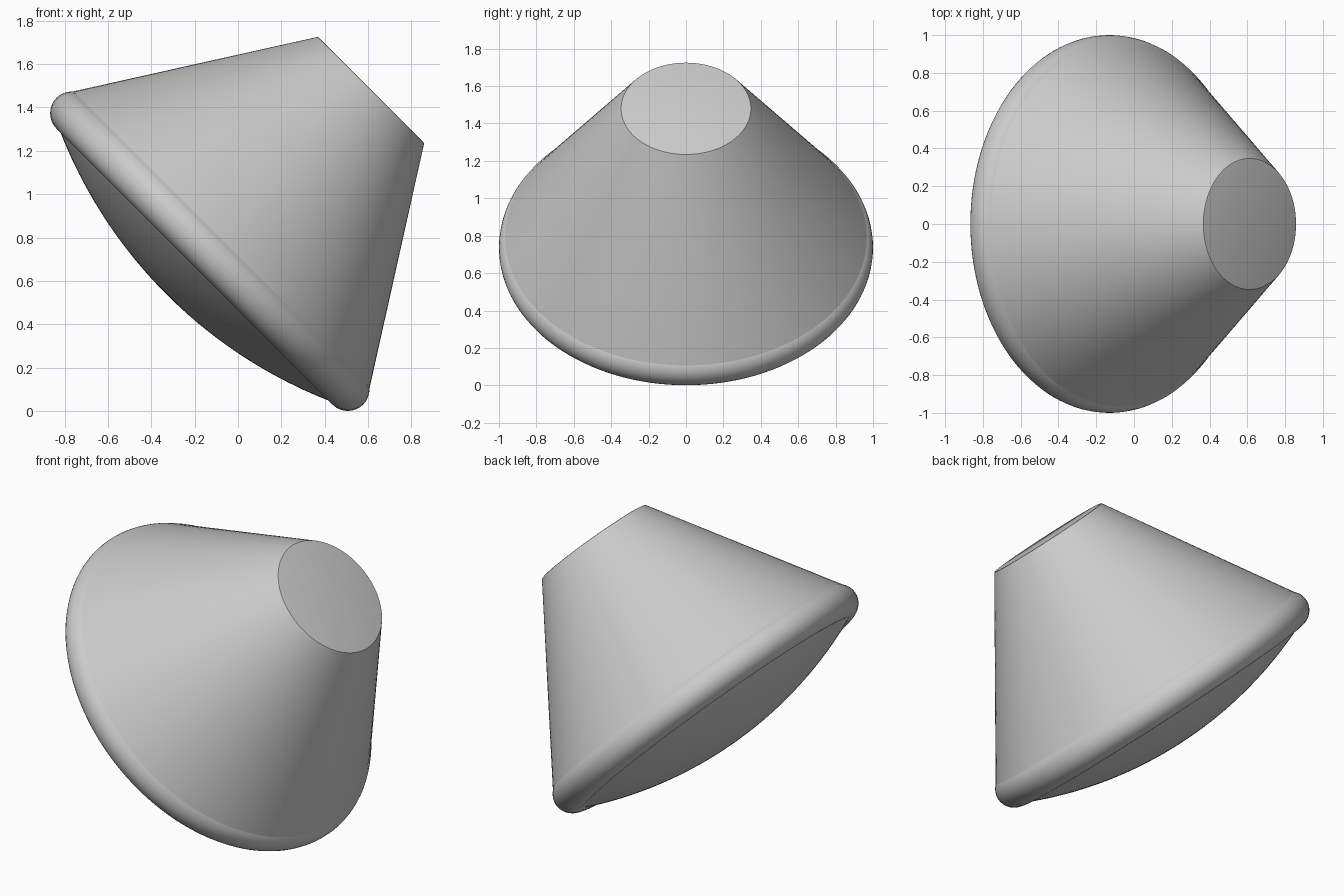
import bpy, bmesh
from math import sin, cos, pi, atan, radians
from mathutils import Matrix

if "Cube" in bpy.data.objects:
    bpy.data.objects.remove(bpy.data.objects["Cube"])

grey = bpy.data.materials.new("plain grey")
grey.use_nodes = True
COLOUR = (0.6, 0.6, 0.6, 1)
grey.diffuse_color = COLOUR
grey.node_tree.nodes["Principled BSDF"].inputs["Base Color"].default_value = COLOUR

# The whole shape leans 45 degrees towards +x about the centre of its rim
LEAN = Matrix.Translation((-0.13, 0, 0.737)) @ Matrix.Rotation(radians(45), 4, 'Y')
RIM, TUBE = 0.9, 0.1


def lathe(name, profile, closed=False, steps=128):
    """Spin a (radius, height) profile around the leaning axis."""
    bm = bmesh.new()
    verts = [bm.verts.new((r, 0, z)) for r, z in profile]
    pairs = list(zip(verts, verts[1:]))
    if closed:
        pairs.append((verts[-1], verts[0]))
    edges = [bm.edges.new(p) for p in pairs]
    bmesh.ops.spin(bm, geom=verts + edges, cent=(0, 0, 0), axis=(0, 0, 1),
                   angle=2 * pi, steps=steps, use_merge=True)
    bmesh.ops.remove_doubles(bm, verts=bm.verts, dist=0.0001)
    bmesh.ops.recalc_face_normals(bm, faces=bm.faces)
    mesh = bpy.data.meshes.new(name)
    bm.to_mesh(mesh)
    bm.free()
    mesh.materials.append(grey)
    obj = bpy.data.objects.new(name, mesh)
    bpy.context.collection.objects.link(obj)
    obj.matrix_world = LEAN
    bpy.ops.object.select_all(action='DESELECT')
    obj.select_set(True)
    bpy.context.view_layer.objects.active = obj
    bpy.ops.object.shade_smooth_by_angle(angle=radians(35))
    return obj


# Tapered body with a flat, softly edged end, running into the rim
lathe("tapered_body", [(0, 1.052), (0.338, 1.052), (0.347, 1.05), (0.352, 1.043),
                       (0.967, 0.075)])

# Rounded rim
lathe("rounded_rim", [(RIM + TUBE * cos(a), TUBE * sin(a))
                      for a in (2 * pi * i / 32 for i in range(32))], closed=True)

# Shallow domed base: an arc from the rim to the axis
edge, top, depth = 0.892, -0.092, 0.19
ball = (edge ** 2 + depth ** 2) / (2 * depth)
half = 2 * atan(depth / edge)
lathe("domed_base", [(ball * sin(half * i / 20), top - depth + ball * (1 - cos(half * i / 20)))
                     for i in range(20, -1, -1)])
